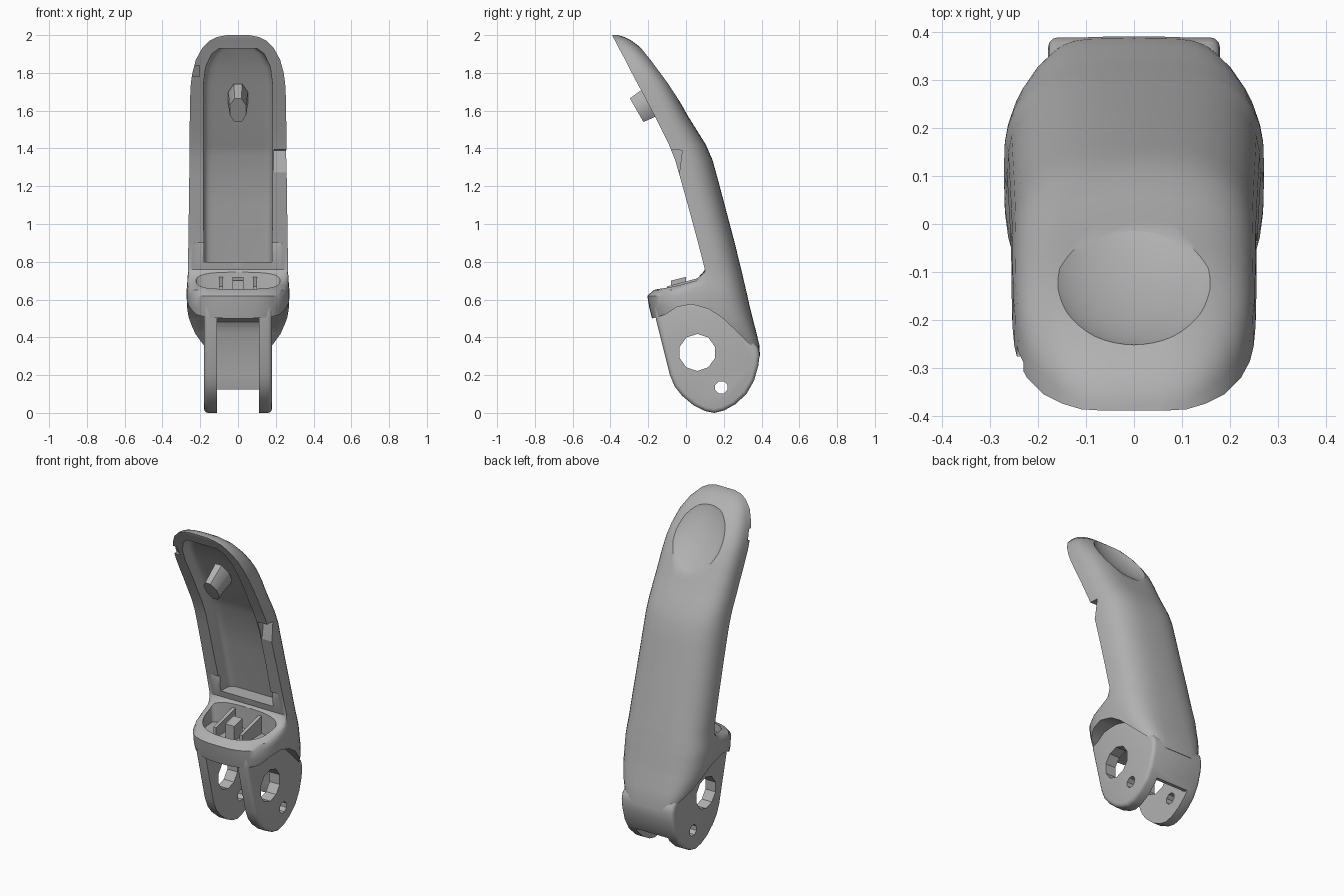
import bpy, bmesh, math
from mathutils import Vector, Matrix

if "Cube" in bpy.data.objects:
    bpy.data.objects.remove(bpy.data.objects["Cube"])

grey = bpy.data.materials.new("plain grey")
grey.use_nodes = True
grey.diffuse_color = (0.44, 0.44, 0.44, 1)
grey.node_tree.nodes["Principled BSDF"].inputs["Base Color"].default_value = (0.44, 0.44, 0.44, 1)


def finish(name, bm):
    bmesh.ops.recalc_face_normals(bm, faces=bm.faces)
    mesh = bpy.data.meshes.new(name)
    bm.to_mesh(mesh)
    bm.free()
    mesh.materials.append(grey)
    ob = bpy.data.objects.new(name, mesh)
    bpy.context.collection.objects.link(ob)
    return ob


def loft(name, stations, half=20):
    """Horizontal sections: z, front y, widest y, back y, half width, roundness."""
    bm = bmesh.new()
    rings = []
    for z, front, mid, back, w, power in stations:
        ring = []
        for i in range(2 * half):
            a = math.pi * i / half
            c, s = math.cos(a), math.sin(a)
            p = power if s >= 0 else max(power, 0.7)
            x = w * math.copysign(abs(c) ** p, c)
            reach = back - mid if s >= 0 else mid - front
            y = mid + reach * math.copysign(abs(s) ** p, s)
            ring.append(bm.verts.new((x, y, z)))
        rings.append(ring)
    for lo, hi in zip(rings, rings[1:]):
        for i in range(2 * half):
            j = (i + 1) % (2 * half)
            bm.faces.new((lo[i], lo[j], hi[j], hi[i]))
    bm.faces.new(rings[0])
    bm.faces.new(rings[-1])
    return finish(name, bm)


def prism(name, profile, x0, x1):
    """Side profile (y, z) extruded along x."""
    bm = bmesh.new()
    face = bm.faces.new([bm.verts.new((x0, y, z)) for y, z in profile])
    new = bmesh.ops.extrude_face_region(bm, geom=[face])["geom"]
    bmesh.ops.translate(bm, vec=(x1 - x0, 0, 0),
                        verts=[v for v in new if isinstance(v, bmesh.types.BMVert)])
    return finish(name, bm)


def circle(y, z, r, n):
    return [(y + r * math.cos(math.tau * (i + 0.5) / n),
             z + r * math.sin(math.tau * (i + 0.5) / n)) for i in range(n)]


def cut(ob, cutter):
    mod = ob.modifiers.new("cut", "BOOLEAN")
    mod.operation, mod.solver, mod.object = "DIFFERENCE", "EXACT", cutter
    bpy.context.view_layer.objects.active = ob
    bpy.ops.object.modifier_apply(modifier=mod.name)


def smooth(ob, angle=32):
    bpy.ops.object.select_all(action="DESELECT")
    ob.select_set(True)
    bpy.context.view_layer.objects.active = ob
    bpy.ops.object.shade_smooth_by_angle(angle=math.radians(angle))


# Lever body: flared collar below, slim curved grip above
collar = [(0.30, -0.10, 0.10, 0.392, 0.178, 0.36), (0.36, -0.13, 0.10, 0.388, 0.205, 0.42),
          (0.42, -0.16, 0.10, 0.374, 0.24, 0.52), (0.50, -0.18, 0.10, 0.353, 0.263, 0.6),
          (0.56, -0.195, 0.10, 0.338, 0.27, 0.64), (0.62, -0.205, 0.11, 0.325, 0.272, 0.67),
          (0.65, -0.17, 0.11, 0.318, 0.272, 0.68), (0.675, -0.08, 0.11, 0.312, 0.27, 0.69),
          (0.70, 0.03, 0.11, 0.306, 0.268, 0.7), (0.745, 0.09, 0.10, 0.296, 0.265, 0.71)]
grip = [(0.76, 0.10, 0.292, 0.265, 0.72), (0.90, 0.064, 0.258, 0.263, 0.73),
        (1.10, 0.01, 0.205, 0.26, 0.73), (1.25, -0.032, 0.165, 0.258, 0.72),
        (1.34, -0.058, 0.14, 0.257, 0.71), (1.42, -0.09, 0.105, 0.256, 0.69),
        (1.50, -0.13, 0.055, 0.256, 0.66), (1.58, -0.17, 0.005, 0.255, 0.62),
        (1.66, -0.212, -0.038, 0.254, 0.58), (1.74, -0.255, -0.083, 0.25, 0.56),
        (1.80, -0.287, -0.125, 0.242, 0.56), (1.87, -0.322, -0.18, 0.223, 0.58),
        (1.93, -0.355, -0.235, 0.19, 0.62), (1.97, -0.375, -0.287, 0.15, 0.66),
        (1.99, -0.387, -0.325, 0.11, 0.7), (2.0, -0.39, -0.36, 0.06, 0.73)]
body = loft("lever_body", collar + [(z, f, f, b, w, p) for z, f, b, w, p in grip])

# Long recess in the front of the grip, its floor parallel to the rim
recess = [(0.80, 0.09, 0.185, 0.18), (1.10, 0.01, 0.11, 0.183), (1.36, -0.06, 0.04, 0.183),
          (1.42, -0.09, 0.005, 0.183), (1.58, -0.17, -0.083, 0.183), (1.74, -0.255, -0.17, 0.183),
          (1.83, -0.303, -0.222, 0.172), (1.90, -0.338, -0.268, 0.14), (1.93, -0.355, -0.29, 0.10)]
recess_cutter = loft("recess_cutter", [(z, f - 0.2, f - 0.1, b, w, 0.2)
                                       for z, f, b, w in recess])

# Pocket in the collar top
pocket_cutter = loft("pocket_cutter", [(0.61, -0.15, 0.05, 0.09, 0.215, 0.8),
                                       (0.90, -0.16, 0.05, 0.09, 0.24, 0.8)])

# Arch under the collar sides
arch_cutter = prism("arch_cutter", [(-0.5, 0.1), (-0.5, 0.49), (-0.18, 0.50), (-0.11, 0.52),
                                    (-0.05, 0.56), (0.03, 0.575), (0.12, 0.55), (0.19, 0.505),
                                    (0.27, 0.43), (0.345, 0.355), (0.355, 0.1)], -0.5, 0.5)

# Slot between the fork arms
slot_cutter = prism("slot_cutter", [(-0.5, -0.1), (0.5, -0.1), (0.5, 0.11), (0.31, 0.125),
                                    (0.29, 0.20), (0.28, 0.42), (0.24, 0.48), (0.18, 0.50),
                                    (-0.5, 0.50)], -0.11, 0.11)

# Shallow thumb dent on the upper back
bm = bmesh.new()
bmesh.ops.create_uvsphere(bm, u_segments=48, v_segments=28, radius=1)
normal = Vector((0, 0.78, 0.62)).normalized()
bmesh.ops.transform(bm, verts=bm.verts, matrix=Matrix.Translation(
    Vector((0, -0.125, 1.755)) + normal * 0.078)
    @ Matrix.Rotation(-math.atan2(0.78, 0.62), 4, "X")
    @ Matrix.Diagonal((0.2, 0.285, 0.10, 1)))
dent_cutter = finish("dent_cutter", bm)

# Small nicks in the rim, one on each side
nick_cutter = prism("nick_cutter", [(-0.2, 1.40), (-0.02, 1.39), (-0.035, 1.27)], 0.19, 0.4)
upper_nick_cutter = prism("upper_nick_cutter", [(-0.4, 1.84), (-0.29, 1.84), (-0.255, 1.78),
                                                (-0.4, 1.78)], -0.4, -0.205)

# Fork with rounded foot
fork = prism("fork", [(-0.17, 0.58), (-0.16, 0.50), (-0.12, 0.34), (-0.085, 0.20), (-0.06, 0.14),
                      (-0.02, 0.09), (0.04, 0.04), (0.10, 0.01), (0.15, 0.0), (0.20, 0.012),
                      (0.26, 0.045), (0.32, 0.10), (0.36, 0.17), (0.383, 0.25), (0.39, 0.31),
                      (0.38, 0.35), (0.33, 0.40), (0.27, 0.48), (0.22, 0.58)], -0.18, 0.18)
bevel = fork.modifiers.new("edges", "BEVEL")
bevel.width, bevel.segments, bevel.limit_method = 0.022, 3, "ANGLE"
bevel.angle_limit = math.radians(50)
bpy.context.view_layer.objects.active = fork
bpy.ops.object.modifier_apply(modifier="edges")

# Pivot hole and pin hole
pivot_cutter = prism("pivot_cutter", circle(0.06, 0.32, 0.098, 10), -0.5, 0.5)
pin_cutter = prism("pin_cutter", circle(0.187, 0.135, 0.035, 8), -0.5, 0.5)

for c in (recess_cutter, pocket_cutter, arch_cutter, slot_cutter, dent_cutter,
          nick_cutter, upper_nick_cutter):
    cut(body, c)
for c in (slot_cutter, pivot_cutter, pin_cutter):
    cut(fork, c)
for c in [o for o in bpy.data.objects if o.name.endswith("_cutter")]:
    bpy.data.objects.remove(c)
smooth(body)
smooth(fork)

# Tapered peg standing in the recess
bm = bmesh.new()
bmesh.ops.create_cone(bm, cap_ends=True, segments=8, radius1=1.2, radius2=1, depth=0.13)
bmesh.ops.transform(bm, verts=bm.verts, matrix=Matrix.Translation((0, -0.205, 1.635))
                    @ Matrix.Rotation(math.radians(120), 4, "X")
                    @ Matrix.Diagonal((0.047, 0.078, 1, 1))
                    @ Matrix.Rotation(math.pi / 8, 4, "Z"))
peg = finish("recess_peg", bm)
smooth(peg)

# Stub and ribs standing inside the collar pocket
prism("pocket_stub", [(-0.08, 0.60), (-0.08, 0.70), (0.0, 0.72), (0.0, 0.60)], -0.03, 0.03)
for side in (-1, 1):
    prism("pocket_rib", [(-0.10, 0.60), (-0.10, 0.67), (0.09, 0.72), (0.09, 0.60)],
          side * 0.08, side * 0.10)
